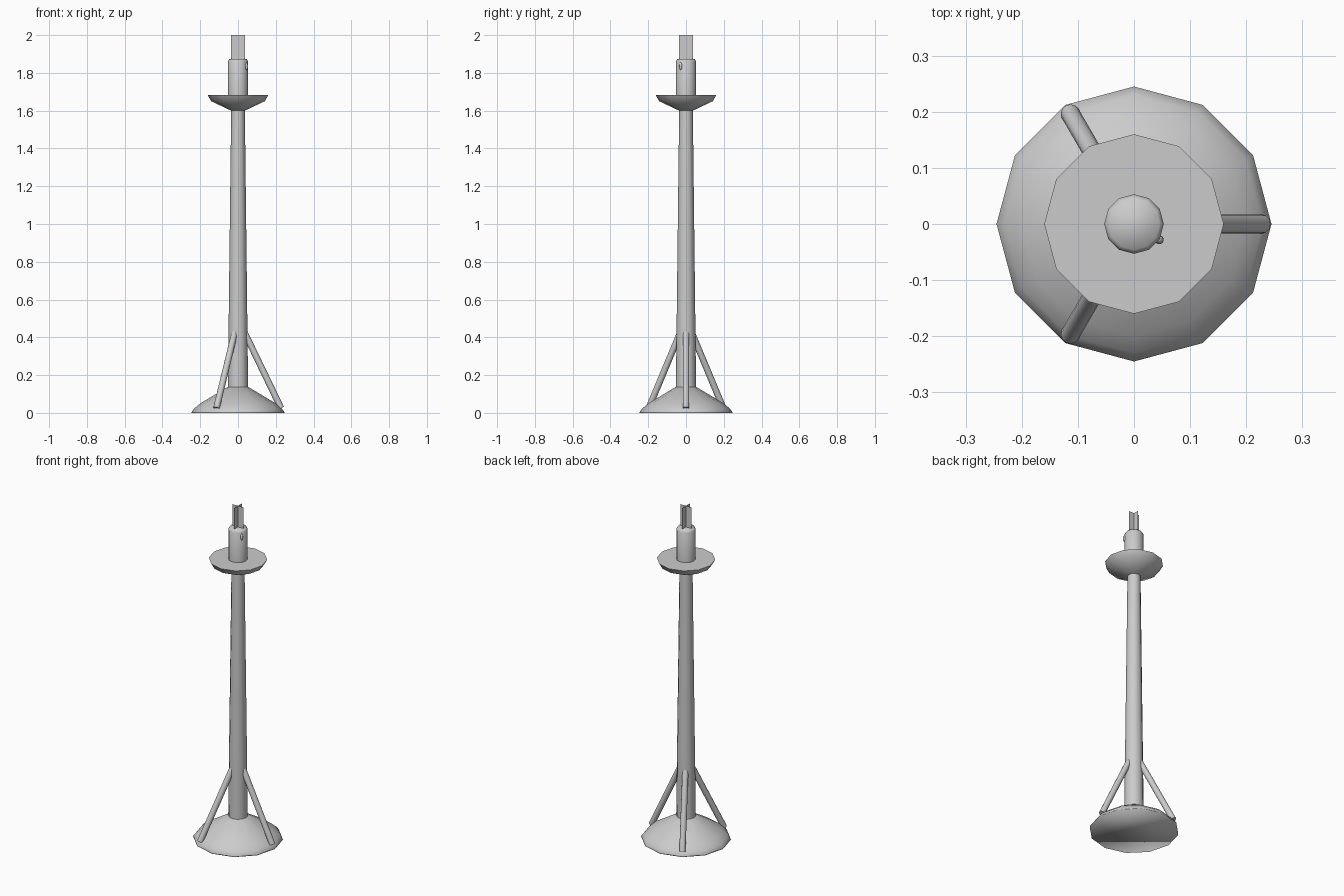
import bpy
import bmesh
import math
from mathutils import Vector

SIDES = 12

cube = bpy.data.objects.get("Cube")
if cube:
    bpy.data.objects.remove(cube, do_unlink=True)

grey = bpy.data.materials.new("light grey metal")
grey.use_nodes = True
colour = (0.6, 0.6, 0.6, 1)
grey.diffuse_color = colour
grey.node_tree.nodes["Principled BSDF"].inputs["Base Color"].default_value = colour


def finish(name, bm, angle=None):
    """Turn a bmesh into a named object with grey material and shading."""
    bmesh.ops.recalc_face_normals(bm, faces=bm.faces[:])
    mesh = bpy.data.meshes.new(name)
    bm.to_mesh(mesh)
    bm.free()
    mesh.materials.append(grey)
    obj = bpy.data.objects.new(name, mesh)
    bpy.context.collection.objects.link(obj)
    bpy.ops.object.select_all(action="DESELECT")
    obj.select_set(True)
    bpy.context.view_layer.objects.active = obj
    if angle is None:
        bpy.ops.object.shade_smooth()
    else:
        bpy.ops.object.shade_smooth_by_angle(angle=math.radians(angle))
    return obj


def lathe(name, profile, angle=None):
    """Revolve (radius, height) points about z, capped at both ends."""
    bm = bmesh.new()
    rings = []
    for r, z in profile:
        steps = [math.tau * i / SIDES for i in range(SIDES)]
        rings.append([bm.verts.new((r * math.cos(a), r * math.sin(a), z)) for a in steps])
    for low, high in zip(rings, rings[1:]):
        for i in range(SIDES):
            j = (i + 1) % SIDES
            bm.faces.new((low[i], low[j], high[j], high[i]))
    bm.faces.new(rings[0][::-1])
    bm.faces.new(rings[-1])
    return finish(name, bm, angle)


# Base, tapered column, flared tray and socket
lathe("base", [(0.245, 0.005), (0.245, 0.01), (0.23, 0.03), (0.2, 0.055), (0.05, 0.145)])
bpy.data.objects["base"].location.z = -0.005
lathe("column", [(0.054, 0.1), (0.036, 1.62)], 40)
lathe("tray", [(0.036, 1.6), (0.142, 1.65), (0.16, 1.682)], 40)
lathe("socket", [(0.053, 1.67), (0.053, 1.862), (0.046, 1.873)], 65)

# Three slanted braces
for n in range(3):
    a = math.tau * n / 3
    out = Vector((math.cos(a), math.sin(a), 0))
    foot = out * 0.228 + Vector((0, 0, 0.025))
    head = out * 0.035 + Vector((0, 0, 0.425))
    axis = head - foot
    bm = bmesh.new()
    bmesh.ops.create_cone(bm, cap_ends=True, segments=SIDES, radius1=0.017,
                          radius2=0.017, depth=axis.length)
    obj = finish(f"brace_{n + 1}", bm, 40)
    obj.location = (foot + head) / 2
    obj.rotation_euler = axis.to_track_quat("Z", "Y").to_euler()

# Crossed thin blades on top
bm = bmesh.new()
for side in (Vector((0.036, 0, 0)), Vector((0, 0.036, 0))):
    low, high = Vector((0, 0, 1.86)), Vector((0, 0, 2))
    bm.faces.new([bm.verts.new(p) for p in (low - side, low + side, high + side, high - side)])
finish("blades", bm, 30)

# Small knob on the socket side
bm = bmesh.new()
bmesh.ops.create_uvsphere(bm, u_segments=12, v_segments=8, radius=1)
bmesh.ops.scale(bm, vec=(0.008, 0.008, 0.02), verts=bm.verts[:])
knob = finish("knob", bm)
knob.location = (0.045, -0.028, 1.835)
